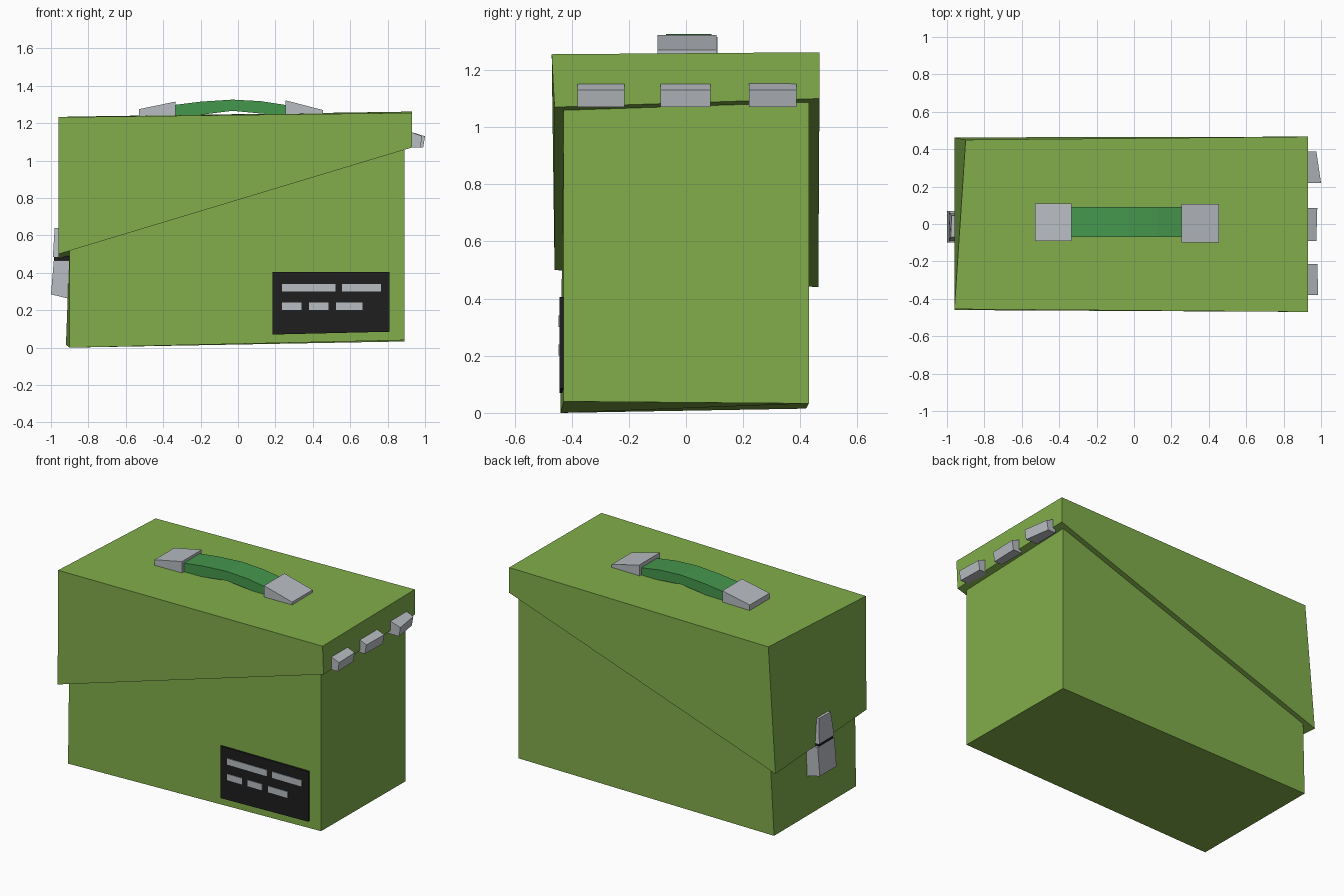
import bpy, bmesh


def material(name, rgb):
    m = bpy.data.materials.new(name)
    m.diffuse_color = (*rgb, 1)
    return m


GREEN = material("olive_green", (0.22, 0.42, 0.07))
GRIP = material("grip_green", (0.06, 0.31, 0.075))
STEEL = material("steel", (0.48, 0.51, 0.54))
BLACK = material("black", (0.013, 0.013, 0.013))


def loft(name, rings, mat):
    """Closed solid through a sequence of equal-length cross-sections."""
    bm = bmesh.new()
    loops = [[bm.verts.new(p) for p in ring] for ring in rings]
    n = len(loops[0])
    for a, b in zip(loops, loops[1:]):
        for i in range(n):
            j = (i + 1) % n
            bm.faces.new((a[i], a[j], b[j], b[i]))
    bm.faces.new(loops[0])
    bm.faces.new(loops[-1])
    bmesh.ops.recalc_face_normals(bm, faces=bm.faces)
    me = bpy.data.meshes.new(name)
    bm.to_mesh(me)
    bm.free()
    ob = bpy.data.objects.new(name, me)
    bpy.context.collection.objects.link(ob)
    me.materials.append(mat)
    return ob


def slab(name, profile, y0, y1, mat):
    """Extrude an x-z profile along y."""
    return loft(name, [[(x, y, z) for x, z in profile] for y in (y0, y1)], mat)


# Slightly crooked box body; its top is tucked into the lid
loft("box_body", [
    [(-0.90, -0.44, 0.0), (0.89, -0.428, 0.04), (0.89, 0.43, 0.033), (-0.92, 0.42, 0.015)],
    [(-0.90, -0.43, 0.54), (0.89, -0.428, 1.08), (0.89, 0.43, 1.11), (-0.90, 0.43, 0.50)]], GREEN)

# Wedge-shaped lid with an overhanging rim
loft("lid", [
    [(-0.96, -0.46, 0.50), (0.93, -0.46, 1.07), (0.93, 0.467, 1.10), (-0.96, 0.463, 0.44)],
    [(-0.96, -0.455, 1.232), (0.93, -0.47, 1.255), (0.93, 0.467, 1.262), (-0.90, 0.45, 1.235)]], GREEN)

# Arched carrying grip
arch = [(-0.345, 1.297, 1.235), (-0.20, 1.315, 1.245), (-0.03, 1.326, 1.266),
        (0.12, 1.318, 1.252), (0.27, 1.295, 1.24)]
loft("handle_grip", [[(x, -0.07, b), (x, 0.09, b), (x, 0.09, t), (x, -0.07, t)]
                     for x, t, b in arch], GRIP)

# Sloped metal mounts at both ends of the grip
slab("handle_mount_left", [(-0.53, 1.232), (-0.335, 1.235), (-0.335, 1.315), (-0.53, 1.275)],
     -0.09, 0.11, STEEL)
slab("handle_mount_right", [(0.455, 1.235), (0.255, 1.235), (0.255, 1.322), (0.455, 1.27)],
     -0.10, 0.107, STEEL)

# Three hinge blocks on the right end
for i, (y0, y1, x0, x1) in enumerate([(-0.38, -0.215, 0.985, 0.98),
                                      (-0.09, 0.085, 0.975, 0.98),
                                      (0.22, 0.387, 1.0, 0.975)]):
    loft(f"hinge_{i + 1}", [[(0.91, y, 1.07), (x - 0.01, y, 1.07), (x, y, 1.13), (0.92, y, 1.155)]
                            for y, x in ((y0, x0), (y1, x1))], STEEL)

# Two-part clasp on the left end, with a dark pin between the halves
loft("clasp_upper", [
    [(-0.99, -0.09, 0.485), (-0.94, -0.09, 0.485), (-0.94, 0.06, 0.485), (-0.99, 0.06, 0.485)],
    [(-0.98, -0.07, 0.64), (-0.94, -0.07, 0.64), (-0.94, 0.045, 0.64), (-0.975, 0.045, 0.64)]], STEEL)
slab("clasp_lower", [(-0.89, 0.258), (-1.0, 0.285), (-0.985, 0.465), (-0.89, 0.465)],
     -0.10, 0.07, STEEL)
slab("clasp_pin", [(-0.985, 0.46), (-0.90, 0.46), (-0.90, 0.49), (-0.985, 0.49)],
     -0.085, 0.055, BLACK)

# Black plate with blank grey bars on the front
slab("front_plate", [(0.185, 0.07), (0.81, 0.085), (0.81, 0.405), (0.185, 0.405)],
     -0.443, -0.42, BLACK)
bars = [(0.235, 0.52, 0.30), (0.555, 0.765, 0.30),
        (0.235, 0.34, 0.20), (0.38, 0.485, 0.20), (0.525, 0.665, 0.20)]
for i, (x0, x1, z) in enumerate(bars):
    slab(f"plate_bar_{i + 1}", [(x0, z), (x1, z), (x1, z + 0.04), (x0, z + 0.04)],
         -0.447, -0.44, STEEL)
